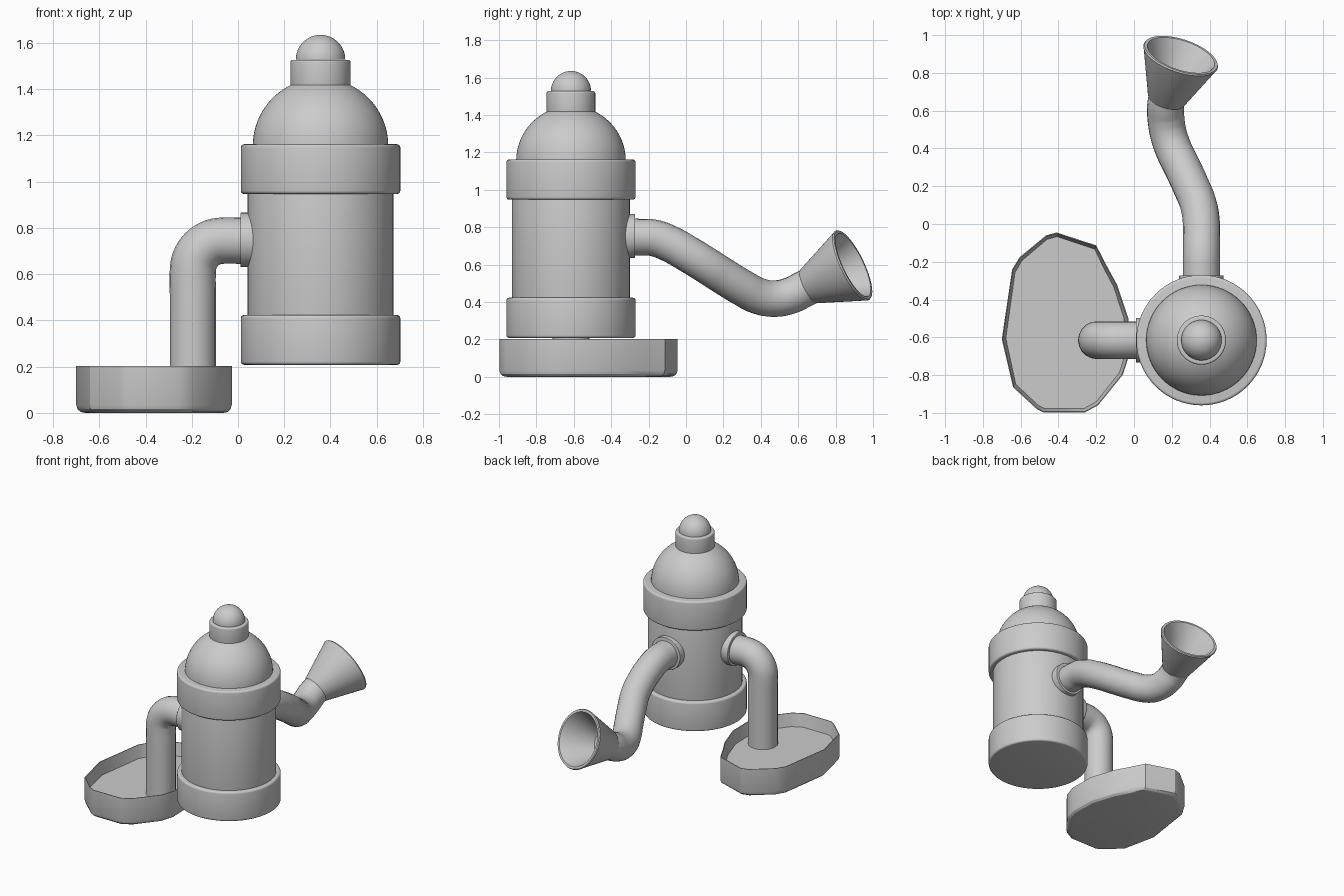
import bpy, bmesh, math
from mathutils import Vector

if "Cube" in bpy.data.objects:
    bpy.data.objects.remove(bpy.data.objects["Cube"])

grey = bpy.data.materials.new("plain grey")
grey.diffuse_color = (0.6, 0.6, 0.6, 1)
grey.use_nodes = True
grey.node_tree.nodes["Principled BSDF"].inputs["Base Color"].default_value = grey.diffuse_color

BX, BY = 0.357, -0.615   # vertical axis of the body


def finish(name, bm, angle=35):
    bmesh.ops.remove_doubles(bm, verts=bm.verts, dist=1e-5)
    bmesh.ops.recalc_face_normals(bm, faces=bm.faces)
    me = bpy.data.meshes.new(name)
    bm.to_mesh(me)
    bm.free()
    me.materials.append(grey)
    ob = bpy.data.objects.new(name, me)
    bpy.context.collection.objects.link(ob)
    shade(ob, angle)
    return ob


def shade(ob, angle):
    bpy.ops.object.select_all(action='DESELECT')
    ob.select_set(True)
    bpy.context.view_layer.objects.active = ob
    bpy.ops.object.shade_smooth_by_angle(angle=math.radians(angle))


def lathe(name, profile, origin, axis=(0, 0, 1), n=64):
    """Spin (radius, height) points about an axis through origin."""
    bm = bmesh.new()
    vs = [bm.verts.new((r, 0, h)) for r, h in profile]
    es = [bm.edges.new(p) for p in zip(vs, vs[1:])]
    bmesh.ops.spin(bm, geom=vs + es, cent=(0, 0, 0), axis=(0, 0, 1),
                   angle=2 * math.pi, steps=n, use_duplicate=False)
    rot = Vector((0, 0, 1)).rotation_difference(Vector(axis)).to_matrix()
    for v in bm.verts:
        v.co = rot @ v.co + Vector(origin)
    return finish(name, bm)


def drum(name, r, h, origin, axis=(0, 0, 1), b=0.014):
    """Cylinder with rounded rims."""
    arc = [(b * math.sin(i * math.pi / 8), b * math.cos(i * math.pi / 8)) for i in range(5)]
    top = [(r - b + s, h - b + c) for s, c in arc]
    bottom = [(r - b + s, b - c) for s, c in reversed(arc)]
    return lathe(name, [(0, h)] + top + bottom + [(0, 0)], origin, axis)


def dome(name, r, z):
    lathe(name, [(r * math.sin(i * math.pi / 32), r * math.cos(i * math.pi / 32))
                 for i in range(17)] + [(0, 0)], (BX, BY, z))


def pipe(name, pts, r=0.1):
    """Round tube along a smooth path."""
    cu = bpy.data.curves.new(name, 'CURVE')
    cu.dimensions = '3D'
    cu.bevel_depth = r
    cu.bevel_resolution = 8
    cu.use_fill_caps = True
    cu.resolution_u = 8
    sp = cu.splines.new('BEZIER')
    sp.bezier_points.add(len(pts) - 1)
    for bp, p in zip(sp.bezier_points, pts):
        bp.co = p
        bp.handle_left_type = bp.handle_right_type = 'AUTO'
    cu.materials.append(grey)
    ob = bpy.data.objects.new(name, cu)
    bpy.context.collection.objects.link(ob)
    bpy.ops.object.select_all(action='DESELECT')
    ob.select_set(True)
    bpy.context.view_layer.objects.active = ob
    bpy.ops.object.convert(target='MESH')
    shade(bpy.context.object, 40)


# Body, collars, dome and knob
drum("body", 0.315, 0.60, (BX, BY, 0.38), b=0.005)
drum("lower_collar", 0.345, 0.215, (BX, BY, 0.208))
drum("upper_collar", 0.345, 0.215, (BX, BY, 0.947))
dome("dome", 0.293, 1.155)
drum("cap", 0.13, 0.12, (BX, BY, 1.407), b=0.01)
dome("knob", 0.107, 1.528)

# Flanges where the pipes meet the body
drum("side_flange", 0.118, 0.10, (0.01, BY, 0.748), (1, 0, 0), b=0.004)
drum("back_flange", 0.118, 0.10, (BX, -0.272, 0.752), (0, -1, 0), b=0.004)

# Side pipe: elbow down into the tray
px, pz, rb = -0.195, 0.745, 0.13
elbow = [(px + rb - rb * math.sin(a), BY, pz - rb + rb * math.cos(a))
         for a in [i * math.pi / 12 for i in range(7)]]
pipe("side_pipe", [(0.10, BY, pz), (0.0, BY, pz)] + elbow + [(px, BY, 0.5), (px, BY, 0.08)])

# Back pipe: drops, swings sideways and rises to the horn
pipe("back_pipe", [(BX, -0.36, 0.747), (BX, -0.25, 0.747), (BX, -0.17, 0.742),
                   (0.358, -0.08, 0.708), (0.357, 0.0, 0.663), (0.342, 0.10, 0.602),
                   (0.302, 0.20, 0.538), (0.256, 0.30, 0.477), (0.214, 0.385, 0.433),
                   (0.184, 0.47, 0.418), (0.169, 0.56, 0.435), (0.168, 0.63, 0.469),
                   (0.18, 0.69, 0.498)], r=0.098)

# Hollow flared horn
base, mouth = Vector((0.168, 0.652, 0.482)), Vector((0.249, 0.894, 0.598))
L = (mouth - base).length
lathe("horn", [(0, 0), (0.094, 0), (0.101, 0.008), (0.200, L - 0.02), (0.206, L - 0.008),
               (0.202, L), (0.186, L), (0.180, L - 0.008), (0.088, 0.05), (0, 0.05)],
      base, (mouth - base).normalized())

# Shallow irregular tray with a thin rim
outline = [(-0.41, -0.045), (-0.20, -0.113), (-0.145, -0.22), (-0.09, -0.32), (-0.03, -0.50),
           (-0.027, -0.70), (-0.06, -0.80), (-0.19, -0.96), (-0.26, -0.998), (-0.48, -0.998),
           (-0.515, -0.98), (-0.64, -0.865), (-0.70, -0.61), (-0.645, -0.24),
           (-0.605, -0.175), (-0.465, -0.06)]
cx, cy = -0.365, -0.53
bm = bmesh.new()
loops = []
for inset, z in [(0.04, 0), (0.02, 0.004), (0.006, 0.016), (0, 0.035), (0, 0.203),
                 (0.005, 0.203), (0.022, 0.11)]:
    loop = []
    for x, y in outline:
        d = Vector((x - cx, y - cy))
        d *= 1 - inset / d.length
        loop.append(bm.verts.new((cx + d.x, cy + d.y, z)))
    loops.append(loop)
n = len(outline)
for a, b in zip(loops, loops[1:]):
    for i in range(n):
        j = (i + 1) % n
        bm.faces.new((a[i], a[j], b[j], b[i]))
bm.faces.new(loops[0])
bm.faces.new(loops[-1])
finish("tray", bm, 30)
